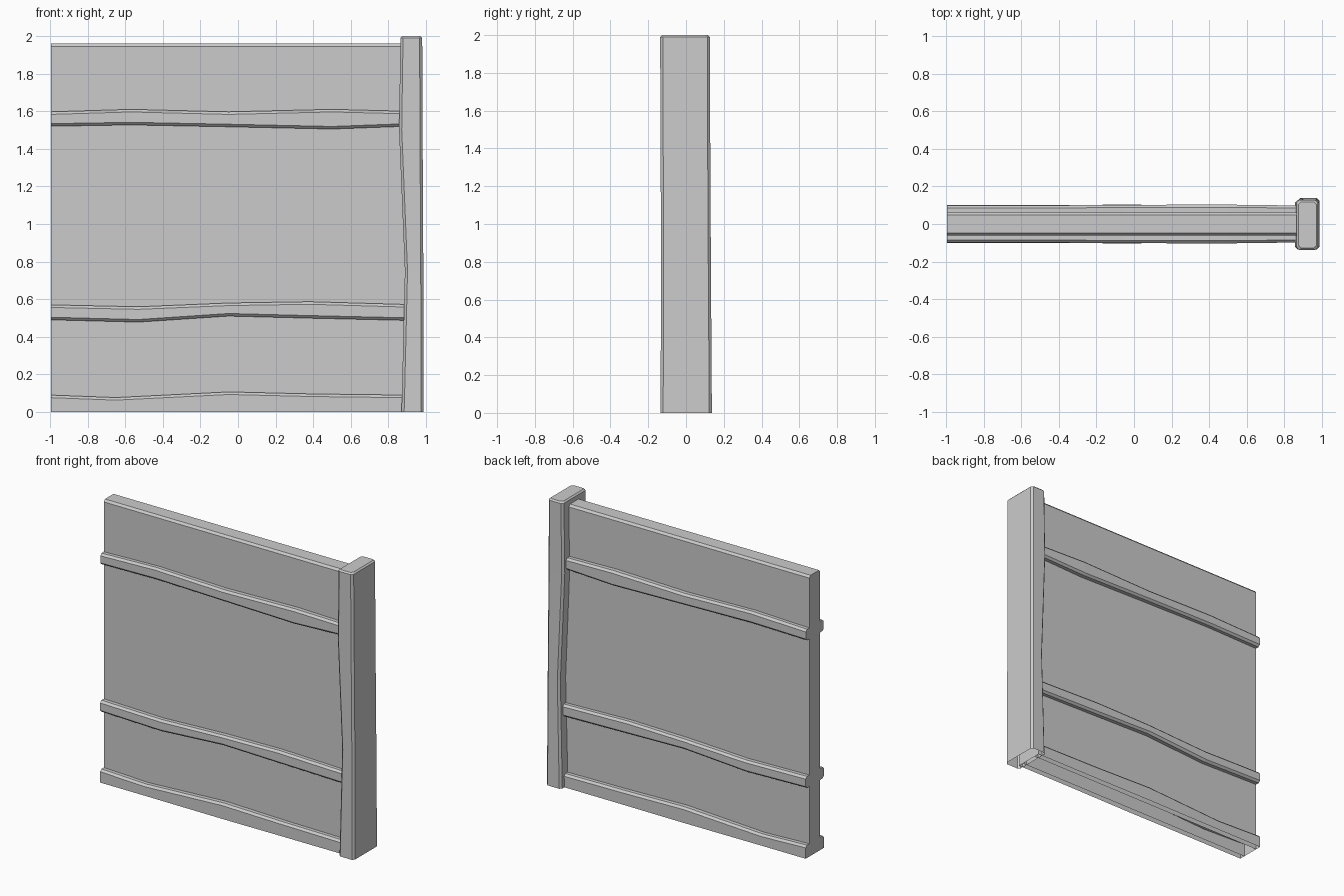
import bpy, bmesh

if "Cube" in bpy.data.objects:
    bpy.data.objects.remove(bpy.data.objects["Cube"])


def loft(name, rings, cap_start=True, cap_end=True, skip=()):
    """Skin a list of equal-length point rings; skip lists open side strips."""
    bm = bmesh.new()
    rows = [[bm.verts.new(p) for p in ring] for ring in rings]
    n = len(rows[0])
    for a, b in zip(rows, rows[1:]):
        for i in range(n):
            if i not in skip:
                j = (i + 1) % n
                bm.faces.new((a[i], a[j], b[j], b[i]))
    if cap_start:
        bm.faces.new(rows[0][::-1])
    if cap_end:
        bm.faces.new(rows[-1])
    bmesh.ops.recalc_face_normals(bm, faces=bm.faces)
    if max(bm.faces, key=lambda f: f.calc_center_median().z).normal.z < 0:
        bmesh.ops.reverse_faces(bm, faces=bm.faces)
    me = bpy.data.meshes.new(name)
    bm.to_mesh(me)
    bm.free()
    ob = bpy.data.objects.new(name, me)
    bpy.context.collection.objects.link(ob)
    return ob


def chamfered(a0, a1, b0, b1, c):
    """Chamfered rectangle; strip 0 is the b0 side."""
    return [(a0 + c, b0), (a1 - c, b0), (a1, b0 + c), (a1, b1 - c),
            (a1 - c, b1), (a0 + c, b1), (a0, b1 - c), (a0, b0 + c)]


L, R = -0.995, 0.9

# Wall panel with bevelled top edges and open underside
panel = [(-0.06, 0), (0.06, 0), (0.06, 1.945), (0.047, 1.96),
         (-0.047, 1.96), (-0.06, 1.945)]
loft("wall_panel", [[(x, y, z) for y, z in panel] for x in (L, R)], skip=(0,))

# Crooked rails passing through the wall: x, bottom z, top z, half depth
rails = {
    "upper_rail": [(L, 1.52, 1.597, 0.099), (-0.57, 1.527, 1.61, 0.098),
                   (-0.05, 1.517, 1.597, 0.102), (0.5, 1.505, 1.61, 0.103),
                   (R, 1.52, 1.6, 0.098)],
    "middle_rail": [(L, 0.49, 0.57, 0.1), (-0.53, 0.478, 0.56, 0.1),
                    (-0.05, 0.51, 0.58, 0.103), (0.38, 0.499, 0.587, 0.1),
                    (R, 0.487, 0.572, 0.098)],
}
for name, stations in rails.items():
    loft(name, [[(x, y, z) for y, z in chamfered(-d, d, z0, z1, 0.014)]
                for x, z0, z1, d in stations])

# Bottom rail sits on the ground, open below: x, top z, half depth
sill = [(L, 0.09, 0.1), (-0.65, 0.077, 0.1), (-0.05, 0.107, 0.103),
        (0.4, 0.096, 0.1), (R, 0.09, 0.099)]
loft("bottom_rail",
     [[(x, -d, 0), (x, d, 0), (x, d, z - 0.014), (x, d - 0.014, z),
       (x, -d + 0.014, z), (x, -d, z - 0.014)] for x, z, d in sill],
     skip=(0,))

# Crooked end post: z, inner x, outer x, front y, back y
post = [(0, 0.87, 0.988, -0.135, 0.137), (0.75, 0.888, 0.986, -0.132, 0.132),
        (1.5, 0.857, 0.982, -0.135, 0.128), (1.99, 0.864, 0.98, -0.137, 0.127),
        (2.0, 0.874, 0.97, -0.127, 0.117)]
loft("end_post", [[(x, y, z) for x, y in chamfered(x0, x1, y0, y1, 0.014)]
                  for z, x0, x1, y0, y1 in post], cap_start=False)
